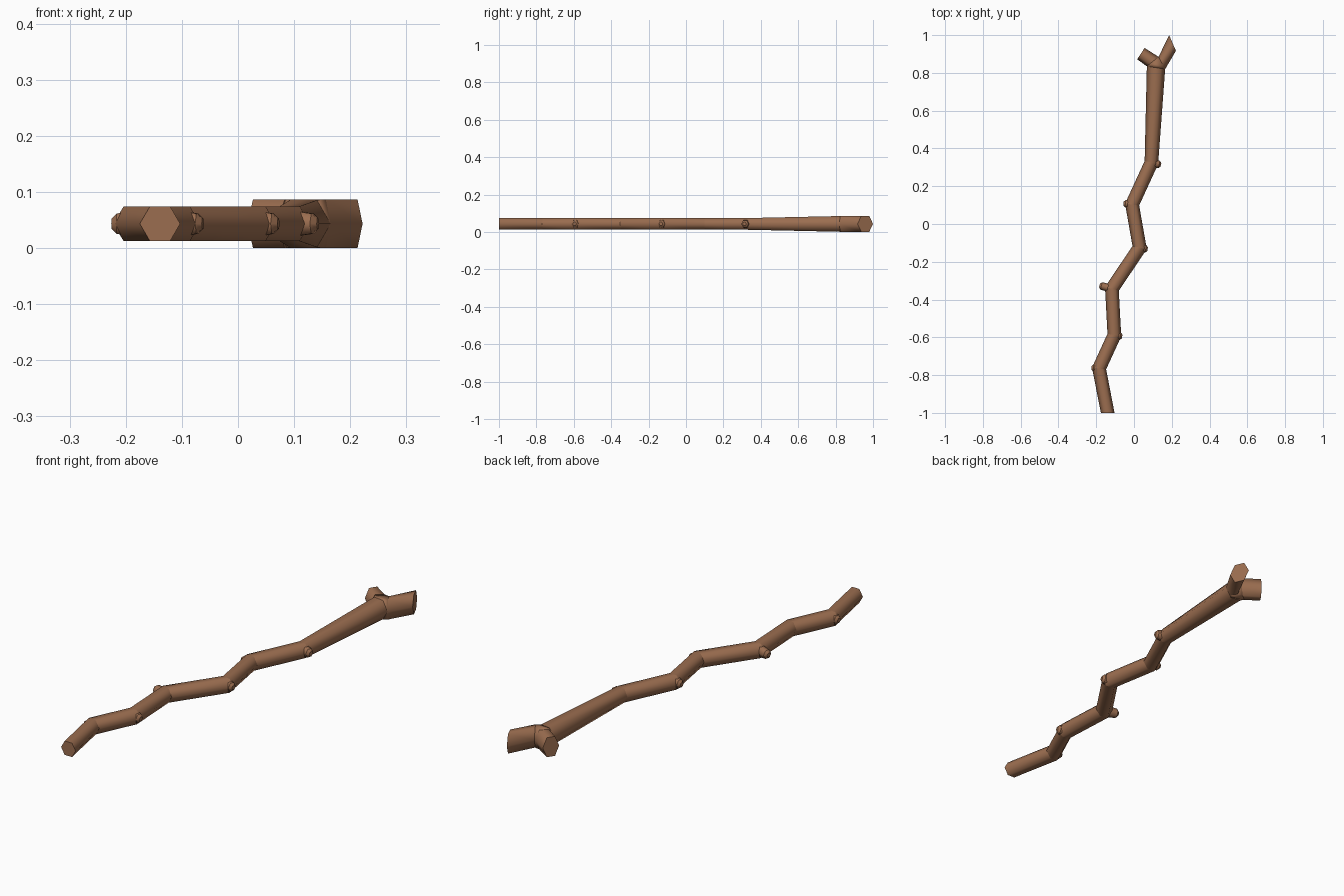
import bpy, bmesh
from mathutils import Vector

if "Cube" in bpy.data.objects:
    bpy.data.objects.remove(bpy.data.objects["Cube"])

MID = 0.0435      # height of the stick's axis
R = 0.036         # thin radius

bark = bpy.data.materials.new("bark")
bark.diffuse_color = (0.33, 0.155, 0.08, 1)
bark.use_nodes = True
bark.node_tree.nodes["Principled BSDF"].inputs["Base Color"].default_value = bark.diffuse_color


def V(p):
    return Vector((p[0], p[1], MID))


def hexagon(left, right, h):
    """Six-sided ring, points left and right, flat on top and bottom."""
    l, r = V(left), V(right)
    up = Vector((0, 0, h))
    a, b = l.lerp(r, 0.25), l.lerp(r, 0.75)
    return [l, a + up, b + up, r, b - up, a - up]


def ring(centre, direction, half):
    """Ring around a centre, across a horizontal direction."""
    side = Vector((direction[1], -direction[0])).normalized() * half
    c = Vector(centre)
    return c - side, c + side


def finish(bm, name):
    bmesh.ops.recalc_face_normals(bm, faces=bm.faces)
    me = bpy.data.meshes.new(name)
    bm.to_mesh(me)
    bm.free()
    me.materials.append(bark)
    ob = bpy.data.objects.new(name, me)
    bpy.context.collection.objects.link(ob)
    return ob


def loft(name, rings):
    """Skin rings; smooth sides with a crease at every ring."""
    bm = bmesh.new()
    loops = [[bm.verts.new(p) for p in r] for r in rings]
    for a, b in zip(loops, loops[1:]):
        for i in range(6):
            j = (i + 1) % 6
            bm.faces.new((a[i], a[j], b[j], b[i])).smooth = True
    bm.faces.new(loops[0])
    bm.faces.new(loops[-1])
    for lp in loops:
        for i in range(6):
            bm.edges.get((lp[i], lp[(i + 1) % 6])).smooth = False
    return finish(bm, name)


# Zigzag stick
path = [Vector(p) for p in ((-.139, -1), (-.185, -.765), (-.104, -.588), (-.117, -.343),
                            (.030, -.125), (-.010, .103), (.092, .325))]
L, RT, CROTCH = (.068, .835), (.165, .82), (.13, .885)
fork_centre = Vector((.117, .83))
H = 0.0435
full = path + [fork_centre]
rings = [hexagon(*ring(path[0], (0, 1), R), .031)]
outs = []
for p, c, n in zip(full, full[1:], full[2:]):
    d1, d2 = (c - p).normalized(), (n - c).normalized()
    d = (d1 + d2).normalized()
    rings.append(hexagon(*ring(c, d, R / d.dot(d1)), .031))
    outs.append((d1 - d2).normalized())      # outside of the bend
trunk_end = hexagon(L, RT, .042)
rings.append(trunk_end)
loft("stick", rings)

# Knots on the outside of each bend
reach = [.040, .042, .068, .043, .046, .052]
for i, (c, o, d) in enumerate(zip(path[1:], outs, reach)):
    loft(f"knot_{i + 1}", [
        hexagon(*ring(c, o, .022), .024),
        hexagon(*ring(c + o * (d - .010), o, .020), .018),
        hexagon(*ring(c + o * d, o, .010), .009)])

# Forked tip: two stubby branches and the block between them
left_root = hexagon(L, CROTCH, H)
right_root = hexagon(CROTCH, RT, H)
loft("left_branch", [left_root, hexagon((.017, .872), (.056, .932), H)])
loft("right_branch", [right_root, hexagon((.186, 1.0), (.222, .917), H)])
bm = bmesh.new()
for p in trunk_end + left_root + right_root:
    bm.verts.new(p)
bmesh.ops.remove_doubles(bm, verts=bm.verts, dist=0.0005)
res = bmesh.ops.convex_hull(bm, input=bm.verts)
bmesh.ops.delete(bm, geom=[v for v in bm.verts if not v.link_faces], context='VERTS')
for f in bm.faces:
    f.smooth = True
finish(bm, "fork")
